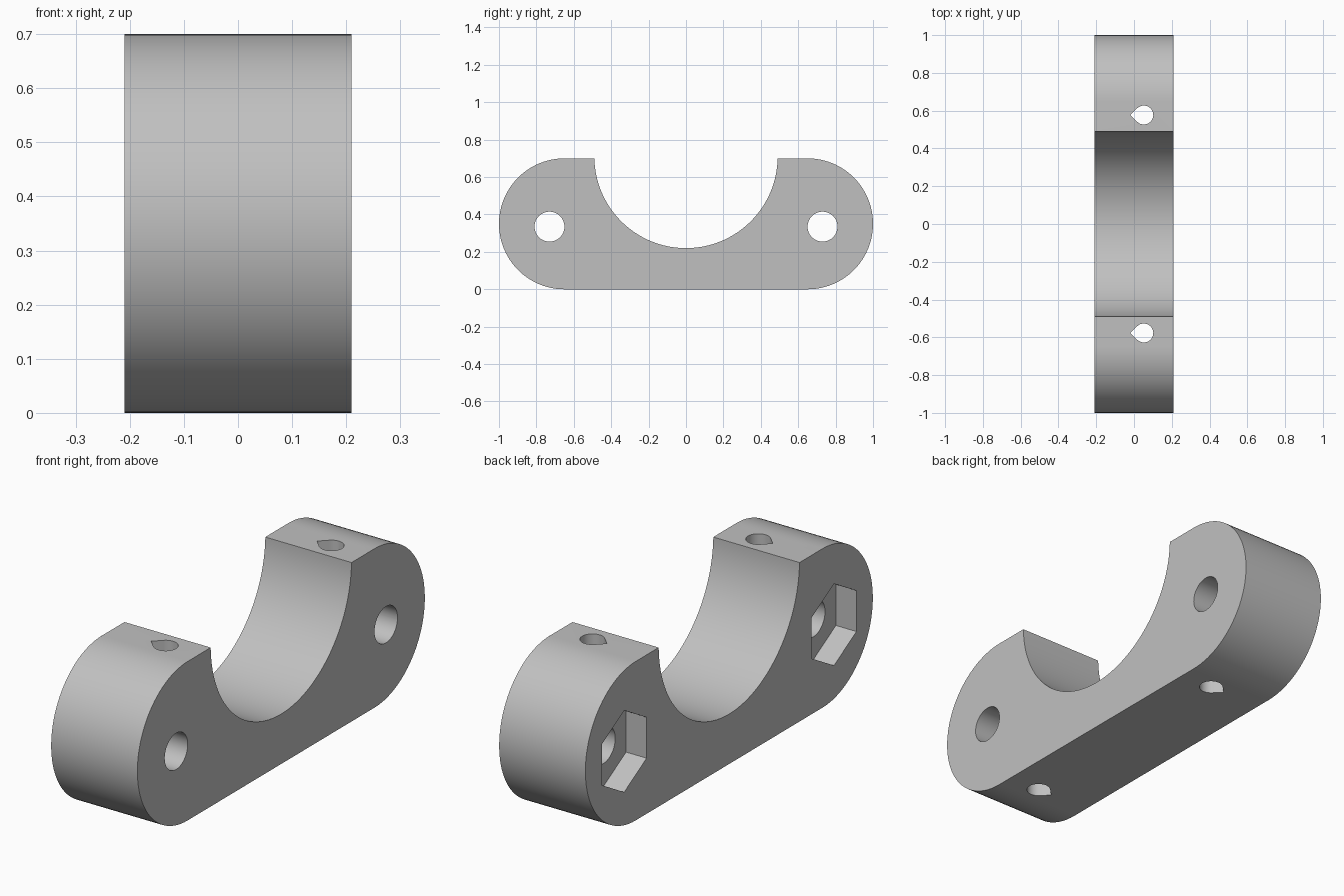
import bpy, bmesh
from math import cos, sin, pi, radians
from mathutils import Vector

cube = bpy.data.objects.get("Cube")
if cube:
    bpy.data.objects.remove(cube, do_unlink=True)

HALF_WIDTH = 0.21
HEIGHT = 0.7
END_R = HEIGHT / 2
END_Y = 1 - END_R
CRADLE_R, CRADLE_Z = 0.49, 0.71

grey = bpy.data.materials.new("plain grey")
grey.use_nodes = True
colour = (0.53, 0.53, 0.53, 1)
grey.diffuse_color = colour
grey.node_tree.nodes["Principled BSDF"].inputs["Base Color"].default_value = colour


def arc(cx, cy, r, start, end, steps):
    """Points on an arc, angles in degrees."""
    angles = [radians(start + (end - start) * i / steps) for i in range(steps + 1)]
    return [(cx + r * cos(a), cy + r * sin(a)) for a in angles]


def prism(name, outline, axis, low, high):
    """Extrude a closed outline: (y, z) along x, or (x, y) along z."""
    def place(p, h):
        return (h, *p) if axis == "X" else (*p, h)
    bm = bmesh.new()
    face = bm.faces.new([bm.verts.new(place(p, low)) for p in outline])
    moved = bmesh.ops.extrude_face_region(bm, geom=[face])["geom"]
    shift = Vector(place((0, 0), high - low))
    bmesh.ops.translate(bm, vec=shift, verts=[v for v in moved if isinstance(v, bmesh.types.BMVert)])
    bmesh.ops.recalc_face_normals(bm, faces=bm.faces)
    mesh = bpy.data.meshes.new(name)
    bm.to_mesh(mesh)
    bm.free()
    mesh.materials.append(grey)
    obj = bpy.data.objects.new(name, mesh)
    bpy.context.collection.objects.link(obj)
    return obj


# Clamp body: rounded ends, flat base and a round cradle in the top
rim = (CRADLE_R ** 2 - (CRADLE_Z - HEIGHT) ** 2) ** 0.5
outline = arc(END_Y, END_R, END_R, -90, 90, 48)
outline.append((rim, HEIGHT))
outline += arc(0, CRADLE_Z, CRADLE_R, -2, -178, 72)
outline.append((-rim, HEIGHT))
outline += arc(-END_Y, END_R, END_R, 90, 270, 48)
body = prism("clamp_body", outline, "X", -HALF_WIDTH, HALF_WIDTH)

# Cutters for both ends
cutters = []
for side, label in ((1, "back"), (-1, "front")):
    y, z = side * 0.73, 0.335
    # Round bolt hole through the width
    cutters.append(prism(label + "_bolt_hole", arc(y, z, 0.08, 0, 360, 48)[:-1], "X", -0.3, 0.3))
    # Hexagonal nut pocket with points up and down
    cutters.append(prism(label + "_nut_pocket", arc(y, z, 0.18, 30, 390, 6)[:-1], "X", -0.3, -HALF_WIDTH + 0.1))
    # Vertical teardrop hole with its tip towards -x
    drop = arc(0.052, side * 0.577, 0.05, -135, 135, 36)
    drop.append((0.052 - 0.05 * 2 ** 0.5, side * 0.577))
    cutters.append(prism(label + "_teardrop_hole", drop, "Z", -0.1, 0.8))

for cutter in cutters:
    cutter.hide_render = True
    cut = body.modifiers.new(cutter.name, "BOOLEAN")
    cut.operation = "DIFFERENCE"
    cut.solver = "EXACT"
    cut.object = cutter

# Bake the cuts, then drop the cutters
bpy.context.view_layer.update()
evaluated = body.evaluated_get(bpy.context.evaluated_depsgraph_get())
finished = bpy.data.meshes.new_from_object(evaluated)
body.modifiers.clear()
body.data = finished
for cutter in cutters:
    bpy.data.objects.remove(cutter, do_unlink=True)

# Smooth curves with sharp edges
bpy.ops.object.select_all(action="DESELECT")
body.select_set(True)
bpy.context.view_layer.objects.active = body
bpy.ops.object.shade_smooth_by_angle(angle=radians(30))
